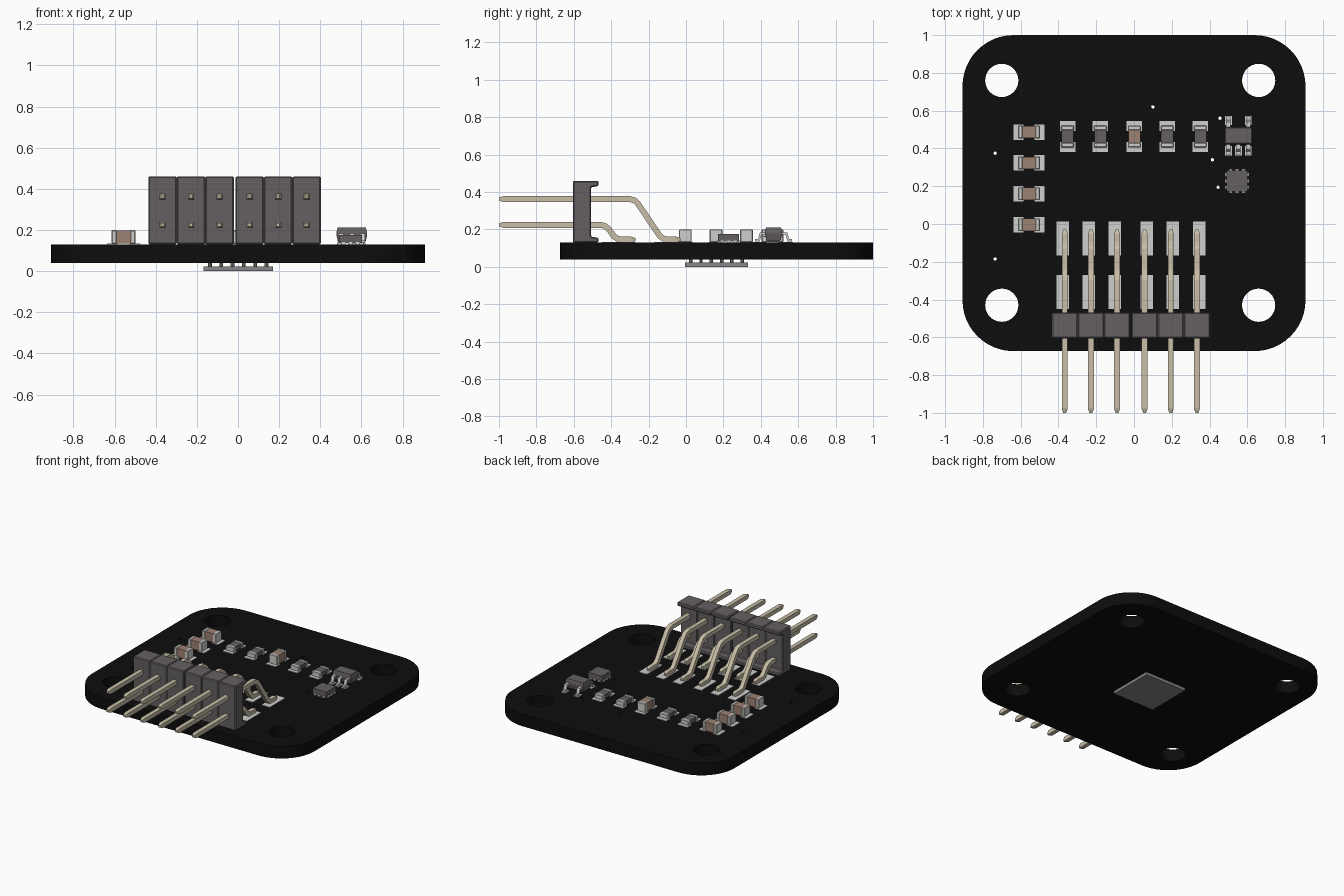
import bpy, bmesh, math
from mathutils import Vector

cube = bpy.data.objects.get("Cube")
if cube:
    bpy.data.objects.remove(cube, do_unlink=True)


def material(name, rgb):
    m = bpy.data.materials.new(name)
    m.use_nodes = True
    m.diffuse_color = (*rgb, 1)
    m.node_tree.nodes["Principled BSDF"].inputs["Base Color"].default_value = (*rgb, 1)
    return m


BLACK = material("board black", (0.004, 0.004, 0.004))
PLASTIC = material("dark plastic", (0.13, 0.115, 0.12))
GOLD = material("pale gold", (0.58, 0.52, 0.39))
SILVER = material("solder silver", (0.62, 0.63, 0.61))
BROWN = material("ceramic brown", (0.34, 0.22, 0.17))
GREY = material("sensor grey", (0.24, 0.24, 0.24))
TOP = 0.13      # upper face of the board


def finish(name, bm, mat, bevel=0):
    bmesh.ops.recalc_face_normals(bm, faces=bm.faces[:])
    mesh = bpy.data.meshes.new(name)
    bm.to_mesh(mesh)
    bm.free()
    mesh.materials.append(mat)
    ob = bpy.data.objects.new(name, mesh)
    bpy.context.collection.objects.link(ob)
    if bevel:
        mod = ob.modifiers.new("bevel", "BEVEL")
        mod.width, mod.segments = bevel, 1
    return ob


def loft(bm, rings):
    """Skin equal rings of points and cap both ends."""
    loops = [[bm.verts.new(p) for p in ring] for ring in rings]
    n = len(loops[0])
    for a, b in zip(loops, loops[1:]):
        for i in range(n):
            bm.faces.new((a[i], a[(i + 1) % n], b[(i + 1) % n], b[i]))
    bm.faces.new(loops[0][::-1])
    bm.faces.new(loops[-1])


def box(name, x, y, z, mat, bevel=0):
    """Box from (low, high) ranges."""
    bm = bmesh.new()
    loft(bm, [[(x[0], y[0], h), (x[1], y[0], h), (x[1], y[1], h), (x[0], y[1], h)] for h in z])
    return finish(name, bm, mat, bevel)


def centred(name, cx, cy, sx, sy, z, mat, bevel=0):
    return box(name, (cx - sx / 2, cx + sx / 2), (cy - sy / 2, cy + sy / 2), z, mat, bevel)


def arc(cx, cy, r, start, sweep, n):
    angles = [math.radians(start + sweep * i / n) for i in range(n + 1)]
    return [(cx + r * math.cos(a), cy + r * math.sin(a)) for a in angles]


# Board: rounded outline with mounting holes and vias
R = 0.27
X0, X1, Y0, Y1 = -0.908, 0.908, -0.673, 1.0
outline = []
for cx, cy, start in ((X1 - R, Y1 - R, 0), (X0 + R, Y1 - R, 90),
                      (X0 + R, Y0 + R, 180), (X1 - R, Y0 + R, 270)):
    outline += arc(cx, cy, R, start, 90, 12)
loops = [outline]
for cx in (-0.70, 0.66):
    for cy in (-0.43, 0.76):
        loops.append(arc(cx, cy, 0.088, 0, 360, 32)[:-1])
for cx, cy in ((0.10, 0.62), (0.455, 0.56), (0.415, 0.34),
               (0.445, 0.195), (-0.735, 0.375), (-0.735, -0.185)):
    loops.append(arc(cx, cy, 0.009, 0, 360, 10)[:-1])
curve = bpy.data.curves.new("board", "CURVE")
curve.dimensions, curve.fill_mode, curve.extrude = "2D", "BOTH", 0.045
for pts in loops:
    s = curve.splines.new("POLY")
    s.points.add(len(pts) - 1)
    for p, q in zip(s.points, pts):
        p.co = (*q, 0, 1)
    s.use_cyclic_u = True
curve.materials.append(BLACK)
board = bpy.data.objects.new("board", curve)
board.location.z = TOP - 0.045
bpy.context.collection.objects.link(board)
bpy.context.view_layer.objects.active = board
board.select_set(True)
bpy.ops.object.convert(target="MESH")
bpy.ops.object.shade_smooth_by_angle(angle=math.radians(30))


def pin(name, x, path):
    """Square wire along (y, z) points, tapered at both ends."""
    w = 0.0155
    pts = [Vector(p) for p in path]
    d0, d1 = (pts[1] - pts[0]).normalized(), (pts[-1] - pts[-2]).normalized()
    pts = [pts[0], pts[0] + d0 * 0.022] + pts[1:-1] + [pts[-1] - d1 * 0.022, pts[-1]]
    rings = []
    for i, p in enumerate(pts):
        a = (p - pts[i - 1]).normalized() if i else d0
        b = (pts[i + 1] - p).normalized() if i < len(pts) - 1 else d1
        t = (a + b).normalized()
        h = w * (0.5 if i in (0, len(pts) - 1) else 1)
        n = Vector((-t.y, t.x)) * h / max(t.dot(a), 0.5)
        rings.append([(x + sx * h, *(p + n * sn))
                      for sx, sn in ((-1, -1), (1, -1), (1, 1), (-1, 1))])
    bm = bmesh.new()
    loft(bm, rings)
    finish(name, bm, GOLD)


# Right-angle header: two groups of three C-shaped housings with pins and pads
housing = ((-0.605, TOP), (-0.468, TOP), (-0.468, 0.155), (-0.508, 0.162),
           (-0.508, 0.425), (-0.468, 0.432), (-0.468, 0.46), (-0.605, 0.46))
upper = ((-1, 0.362), (-0.30, 0.362), (-0.275, 0.355), (-0.255, 0.335),
         (-0.14, 0.165), (-0.12, 0.15), (-0.095, 0.146), (-0.03, 0.146))
lower = ((-1, 0.224), (-0.455, 0.224), (-0.43, 0.217), (-0.41, 0.198),
         (-0.385, 0.163), (-0.365, 0.15), (-0.345, 0.146), (-0.27, 0.146))
SEG = 0.1385
for start, shift in ((-0.436, -0.011), (-0.013, 0.011)):
    for k in range(3):
        x = start + SEG * (k + 0.5)
        bm = bmesh.new()
        loft(bm, [[(x + s * SEG / 2, y, z) for y, z in housing] for s in (-1, 1)])
        finish("header_housing", bm, PLASTIC, 0.006)
        pin("upper_pin", x, upper)
        pin("lower_pin", x, lower)
        for y in (-0.078, -0.36):
            centred("pin_pad", x + shift, y, 0.066, 0.18, (TOP, TOP + 0.004), SILVER)


def chip(name, cx, cy, height, body, along_y):
    """Two-terminal part: body, end caps and solder pads."""
    def piece(label, off, length, width, z, mat, bevel=0):
        if along_y:
            centred(label, cx, cy + off, width, length, z, mat, bevel)
        else:
            centred(label, cx + off, cy, length, width, z, mat, bevel)
    piece(name + "_body", 0, 0.10, 0.064, (TOP + 0.004, TOP + height - 0.002), body)
    for s in (-1, 1):
        piece(name + "_cap", s * 0.045, 0.026, 0.068, (TOP + 0.002, TOP + height), SILVER, 0.004)
        piece(name + "_pad", s * 0.055, 0.052, 0.082, (TOP, TOP + 0.004), SILVER)


# Column of capacitors and row of resistors around one capacitor
for y in (0.487, 0.323, 0.160, -0.004):
    chip("capacitor", -0.556, y, 0.07, BROWN, False)
for x in (-0.352, -0.178, 0.176, 0.351):
    chip("resistor", x, 0.463, 0.036, PLASTIC, True)
chip("capacitor", 0.002, 0.463, 0.07, BROWN, True)


# Five-lead regulator: waisted body and bent leads
def rect(z, sx, sy):
    return [(0.553 + a * sx, 0.468 + b * sy, z) for a, b in ((-1, -1), (1, -1), (1, 1), (-1, 1))]


bm = bmesh.new()
loft(bm, [rect(0.142, 0.067, 0.038), rect(0.176, 0.075, 0.046),
          rect(0.186, 0.075, 0.046), rect(0.211, 0.069, 0.040)])
finish("regulator_body", bm, PLASTIC)
lead = ((0.035, 0.172), (0.064, 0.172), (0.074, 0.136), (0.1, 0.136),
        (0.1, 0.148), (0.083, 0.148), (0.073, 0.184), (0.035, 0.184))
for side, xs in ((1, (0.5, 0.605)), (-1, (0.5, 0.553, 0.605))):
    for x in xs:
        bm = bmesh.new()
        loft(bm, [[(x + e, 0.468 + side * y, z) for y, z in lead] for e in (-0.012, 0.012)])
        finish("regulator_lead", bm, SILVER)
        centred("regulator_pad", x, 0.468 + side * 0.08, 0.036, 0.05, (TOP, TOP + 0.004), SILVER)

# Flat leadless chip with edge contacts
centred("small_chip", 0.546, 0.228, 0.112, 0.112, (TOP + 0.006, 0.175), PLASTIC)
for k in range(-1, 2):
    for s in (-1, 1):
        centred("chip_contact", 0.546 + k * 0.034, 0.228 + s * 0.053, 0.02, 0.02,
                (TOP, TOP + 0.012), SILVER)
        centred("chip_contact", 0.546 + s * 0.053, 0.228 + k * 0.034, 0.02, 0.02,
                (TOP, TOP + 0.012), SILVER)

# Sensor under the board on a grid of solder balls
box("sensor", (-0.167, 0.169), (-0.005, 0.331), (0, 0.022), GREY)
for i in range(6):
    for j in range(6):
        ball = arc(0.001 + (i - 2.5) * 0.055, 0.163 + (j - 2.5) * 0.055, 0.009, 0, 360, 8)[:-1]
        bm = bmesh.new()
        loft(bm, [[(*p, z) for p in ball] for z in (0.021, 0.041)])
        finish("solder_ball", bm, GREY)
